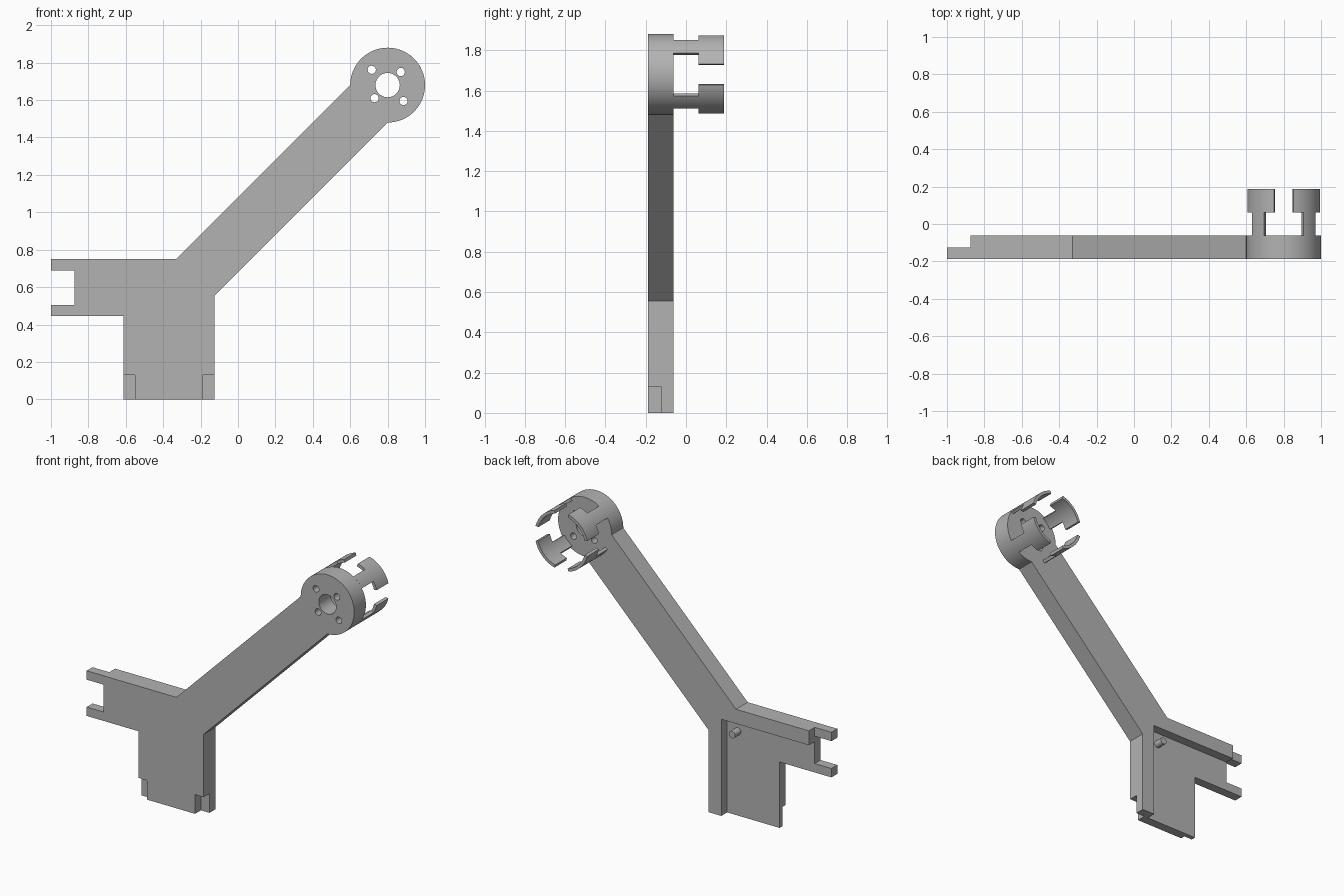
import bpy
import bmesh
from math import sin, cos, radians

cube = bpy.data.objects.get("Cube")
if cube:
    bpy.data.objects.remove(cube, do_unlink=True)

FRONT, MID, BACK = -0.1875, -0.125, -0.0625   # plate depth levels
NECK, TIP = 0.0625, 0.1875                    # prong depth levels
HUB_X, HUB_Z, HUB_R = 0.8, 1.68, 0.2

grey = bpy.data.materials.new("plain grey")
grey.use_nodes = True
grey.diffuse_color = (0.45, 0.45, 0.45, 1)
grey.node_tree.nodes["Principled BSDF"].inputs["Base Color"].default_value = grey.diffuse_color


def arc(r, start, end, steps, cx=HUB_X, cz=HUB_Z):
    angles = [radians(start + (end - start) * i / steps) for i in range(steps + 1)]
    return [(cx + r * cos(a), cz + r * sin(a)) for a in angles]


def extrude(name, profile, y0, y1):
    """Solid made by sweeping an (x, z) profile from y0 to y1."""
    bm = bmesh.new()
    face = bm.faces.new([bm.verts.new((x, y0, z)) for x, z in profile])
    swept = bmesh.ops.extrude_face_region(bm, geom=[face])["geom"]
    verts = [v for v in swept if isinstance(v, bmesh.types.BMVert)]
    bmesh.ops.translate(bm, verts=verts, vec=(0, y1 - y0, 0))
    bmesh.ops.recalc_face_normals(bm, faces=bm.faces)
    mesh = bpy.data.meshes.new(name)
    bm.to_mesh(mesh)
    bm.free()
    mesh.materials.append(grey)
    obj = bpy.data.objects.new(name, mesh)
    bpy.context.collection.objects.link(obj)
    return obj


def rod(name, x, z, r, y0, y1, sides):
    return extrude(name, arc(r, 0, 360, sides, x, z)[:-1], y0, y1)


def block(name, x0, x1, z0, z1, y0, y1):
    return extrude(name, [(x0, z0), (x1, z0), (x1, z1), (x0, z1)], y0, y1)


def activate(obj):
    bpy.ops.object.select_all(action="DESELECT")
    obj.select_set(True)
    bpy.context.view_layer.objects.active = obj


def cut(target, cutter):
    cutter.hide_render = True
    mod = target.modifiers.new("cut", "BOOLEAN")
    mod.operation, mod.solver, mod.object = "DIFFERENCE", "EXACT", cutter
    activate(target)
    bpy.ops.object.modifier_apply(modifier=mod.name)
    bpy.data.objects.remove(cutter, do_unlink=True)


# Bracket plate: leg, slotted side arm, diagonal arm and round hub
outline = [(-0.125, 0), (-0.125, 0.555)]
outline += arc(HUB_R, -90, 180, 60)
outline += [(-0.33, 0.75), (-1, 0.75), (-1, 0.69), (-0.875, 0.69), (-0.875, 0.505),
            (-1, 0.505), (-1, 0.445), (-0.612, 0.445), (-0.612, 0)]
plate = extrude("bracket_plate", outline, FRONT, BACK)

# Rear pocket leaves a rib along the top and the inner side
cut(plate, block("pocket_cutter", -1.2, -0.22, -0.2, 0.653, MID, 0.1))
# Side arm tabs are half as thick
cut(plate, block("tab_cutter", -1.2, -0.875, 0.3, 0.9, MID, 0.1))
# Stepped front corners at the foot
cut(plate, block("right_foot_cutter", -0.8, -0.55, -0.2, 0.13, -0.4, -0.156))
cut(plate, block("left_foot_cutter", -0.19, 0.1, -0.2, 0.13, -0.4, MID))
# Centre bore and four screw holes
cut(plate, rod("bore_cutter", HUB_X, HUB_Z, 0.065, -0.4, 0.1, 40))
for dx, dz in ((-0.085, 0.082), (0.07, 0.07), (-0.07, -0.07), (0.085, -0.085)):
    cut(plate, rod("screw_cutter", HUB_X + dx, HUB_Z + dz, 0.022, -0.4, 0.1, 20))

# Locating pin in the pocket
pin = rod("locating_pin", -0.3, 0.57, 0.024, MID - 0.01, BACK, 24)

# Four T-shaped curved prongs behind the hub
parts = [plate, pin]
for i in range(4):
    mid = 45 + 90 * i
    for part, half, y0, y1 in (("stem", 13, BACK, NECK), ("head", 30, NECK, TIP)):
        ring = arc(HUB_R, mid - half, mid + half, 14) + arc(HUB_R - 0.02, mid + half, mid - half, 14)
        parts.append(extrude(f"prong_{part}_{i + 1}", ring, y0, y1))

for obj in parts:
    activate(obj)
    bpy.ops.object.shade_smooth_by_angle(angle=radians(30))
